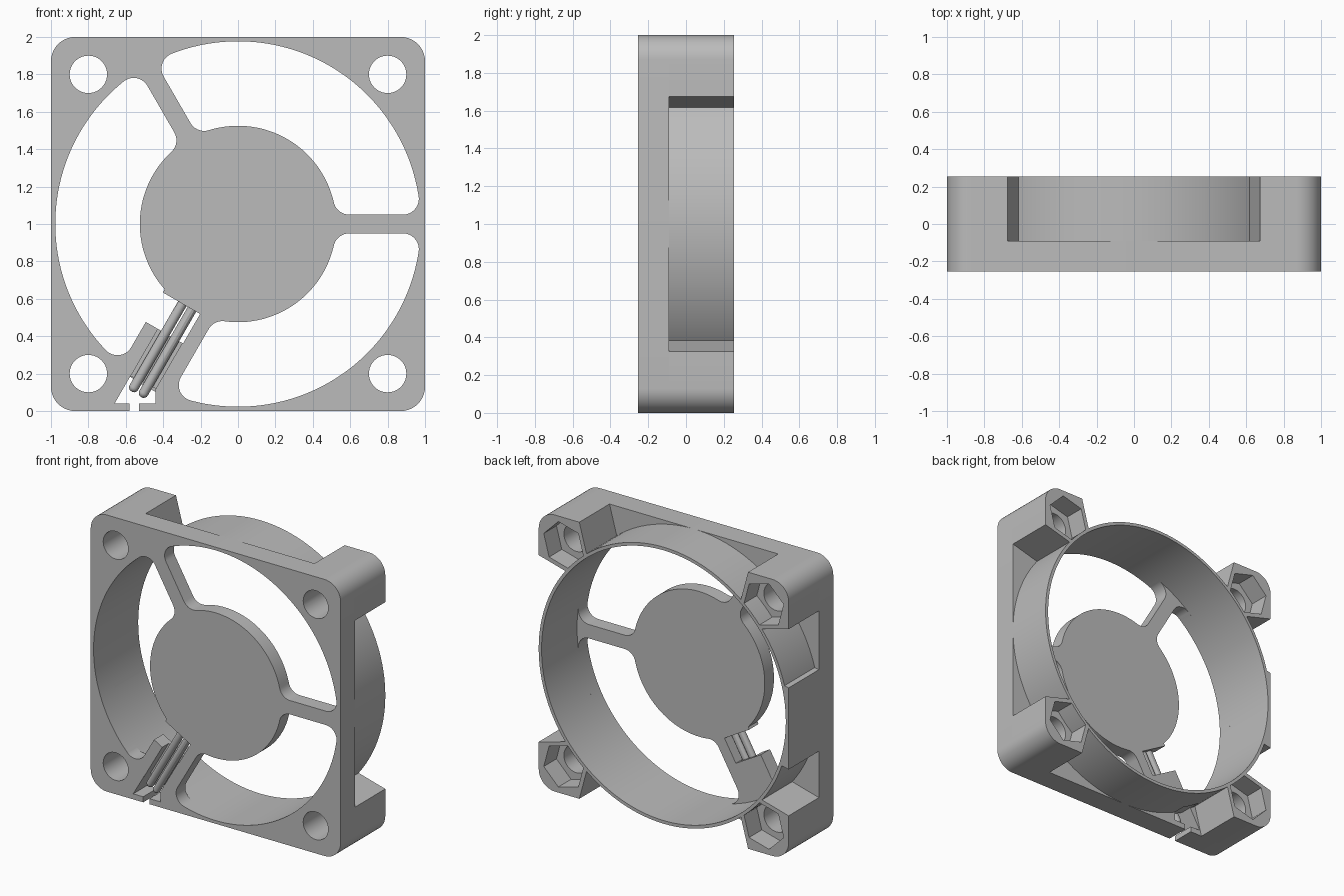
import bpy, bmesh
from math import sin, cos, pi, radians, sqrt, atan2

if "Cube" in bpy.data.objects:
    bpy.data.objects.remove(bpy.data.objects["Cube"], do_unlink=True)

FRONT, STEP, BACK = -0.255, -0.09, 0.255   # depth levels
HUB_R, BORE_R, TUBE_R = 0.525, 0.977, 1.0
GRILLE_BACK = -0.15

grey = bpy.data.materials.new("plain grey")
grey.use_nodes = True
grey.diffuse_color = (0.5, 0.5, 0.5, 1)
grey.node_tree.nodes["Principled BSDF"].inputs["Base Color"].default_value = (0.5, 0.5, 0.5, 1)


def arc(cx, cz, r, a0, a1, n):
    """Points on an arc in the front plane, both ends included."""
    return [(cx + r * cos(a0 + (a1 - a0) * i / n), cz + r * sin(a0 + (a1 - a0) * i / n))
            for i in range(n + 1)]


def circle(cx, cz, r, n, turn=0.0):
    return arc(cx, cz, r, turn, turn + 2 * pi, n)[:-1]


def prism(name, pts, y0, y1):
    """Extrude a front-plane outline (centred on the fan axis) from y0 to y1."""
    bm = bmesh.new()
    face = bm.faces.new([bm.verts.new((x, y0, z + 1)) for x, z in pts])
    new = bmesh.ops.extrude_face_region(bm, geom=[face])["geom"]
    for v in new:
        if isinstance(v, bmesh.types.BMVert):
            v.co.y = y1
    bmesh.ops.recalc_face_normals(bm, faces=bm.faces)
    mesh = bpy.data.meshes.new(name)
    bm.to_mesh(mesh)
    bm.free()
    mesh.materials.append(grey)
    ob = bpy.data.objects.new(name, mesh)
    bpy.context.collection.objects.link(ob)
    return ob


def cut(ob, *cutters):
    """Subtract cutters and bake the result."""
    for c in cutters:
        c.hide_render = True
        mod = ob.modifiers.new("cut", "BOOLEAN")
        mod.operation, mod.solver, mod.object = "DIFFERENCE", "EXACT", c
    bpy.context.view_layer.update()
    baked = bpy.data.meshes.new_from_object(
        ob.evaluated_get(bpy.context.evaluated_depsgraph_get()))
    ob.modifiers.clear()
    ob.data = baked
    return ob


def turned(pts, ang):
    return [(a * cos(ang) - n * sin(ang), a * sin(ang) + n * cos(ang)) for a, n in pts]


def box2d(a0, a1, n0, n1):
    return [(a0, n0), (a1, n0), (a1, n1), (a0, n1)]


def spoke_side(ang, side, d, f_hub, f_rim=0.085):
    """One filleted edge of a spoke, from hub to rim."""
    ah = sqrt((HUB_R + f_hub) ** 2 - (d + f_hub) ** 2)
    ar = sqrt((BORE_R - f_rim) ** 2 - (d + f_rim) ** 2)
    pts = arc(ah, d + f_hub, f_hub, atan2(-(d + f_hub), -ah), -pi / 2, 10)
    pts += arc(ar, d + f_rim, f_rim, -pi / 2, atan2(d + f_rim, ar), 14)
    return turned([(a, n * side) for a, n in pts], ang)


def window(name, s1, s2):
    """Air opening between two spokes; each is (angle, half width, hub fillet)."""
    first = spoke_side(s1[0], 1, s1[1], s1[2])
    last = spoke_side(s2[0], -1, s2[1], s2[2])[::-1]

    def between(p, q, r):
        a, b = atan2(p[1], p[0]), atan2(q[1], q[0])
        if r == BORE_R:
            b += 2 * pi if b < a else 0
        else:
            b -= 2 * pi if b > a else 0
        return arc(0, 0, r, a, b, 44)[1:-1]
    pts = first + between(first[-1], last[0], BORE_R) + last + between(last[-1], first[0], HUB_R)
    return prism(name, pts, -0.4, 0.4)


# Cutters
WIRE_ANG = radians(240)
bore = prism("bore_cutter", circle(0, 0, BORE_R, 144), -0.4, 0.4)
screw_holes = [prism("screw_cutter", circle(sx * 0.8, sz * 0.8, 0.1, 40), -0.4, 0.4)
               for sx in (-1, 1) for sz in (-1, 1)]
channel = prism("channel_cutter", turned(box2d(0.6, 1.01, -0.09, 0.06), WIRE_ANG), -0.4, -0.18)
cable_hole = prism("cable_hole_cutter",
                   [(-0.66, -0.96), (-0.58, -0.96), (-0.58, -1.1), (-0.53, -1.1), (-0.53, -0.96),
                    (-0.44, -0.96), (-0.44, -0.88), (-0.575, -0.813)], -0.4, 0.0)
wire_gap = prism("wire_gap_cutter", turned(box2d(0.518, 0.70, -0.3, 0.065), WIRE_ANG), -0.4, 0.4)

# Front plate with rounded corners
outline = []
for k in range(4):
    t = k * pi / 2
    outline += turned(arc(0.87, 0.87, 0.13, 0, pi / 2, 10), t)
plate = cut(prism("front_plate", outline, FRONT, STEP), bore, channel, cable_hole, *screw_holes)

# Corner posts with screw hole and hexagonal nut pocket
parts = [plate]
post_shape = [(0.61, 0.76), (0.76, 0.61), (1, 0.675)] + arc(0.87, 0.87, 0.13, 0, pi / 2, 10) \
    + [(0.675, 1)]
names = ("top_left", "top_right", "bottom_right", "bottom_left")
helpers = []
for k, name in enumerate(names):
    t = k * pi / 2
    post = prism(name + "_post", turned(post_shape, t), STEP - 0.01, BACK)
    hexagon = turned(circle(0.8, 0.8, 0.165, 6, radians(15)), t)
    pocket = prism("nut_cutter", hexagon, 0.11, 0.4)
    helpers.append(pocket)
    parts.append(cut(post, bore, pocket, cable_hole, *screw_holes))

# Solid pad on the right side
pad = prism("side_pad", [(-1, -0.34), (-0.9, -0.32), (-0.9, 0.27), (-1, 0.25)], STEP - 0.01, BACK)
parts.append(cut(pad, bore))

# Round air duct
duct = prism("air_duct", circle(0, 0, TUBE_R, 144), FRONT, BACK)
parts.append(cut(duct, bore, channel, cable_hole))

# Hub and spokes, made by opening three windows in a disc
s0 = (0.0, 0.05, 0.085)
s1 = (radians(120), 0.05, 0.085)
windows = [window("window_cutter", s0, s1),
           window("window_cutter", s1, (WIRE_ANG, 0.165, 0.005)),
           window("window_cutter", (WIRE_ANG, 0.145, 0.085), s0)]
grille = prism("hub_and_spokes", circle(0, 0, 0.985, 144), FRONT, GRILLE_BACK)
parts.append(cut(grille, wire_gap, channel, cable_hole, *windows))

# Two round-ended wires lying in the channel
for i, n in enumerate((-0.045, 0.015)):
    (x0, z0), (x1, z1) = turned([(0.50, n), (1.035, n)], WIRE_ANG)
    curve = bpy.data.curves.new("wire", "CURVE")
    curve.dimensions = "3D"
    curve.bevel_depth, curve.bevel_resolution, curve.use_fill_caps = 0.026, 4, True
    spline = curve.splines.new("POLY")
    ends = [(0, 1)] + [(0.026 * sin(j * pi / 10), cos(j * pi / 10)) for j in range(5)]
    spline.points.add(len(ends) - 1)
    ux, uz = cos(WIRE_ANG), sin(WIRE_ANG)
    for p, (ext, rad) in zip(spline.points, ends):
        p.co = (x1 + ux * ext, -0.205, z1 + uz * ext + 1, 1)
        p.radius = rad
    spline.points[0].co = (x0, -0.205, z0 + 1, 1)
    tmp = bpy.data.objects.new("wire_curve", curve)
    bpy.context.collection.objects.link(tmp)
    bpy.context.view_layer.update()
    mesh = bpy.data.meshes.new_from_object(
        tmp.evaluated_get(bpy.context.evaluated_depsgraph_get()))
    mesh.materials.clear()
    mesh.materials.append(grey)
    wire = bpy.data.objects.new("wire_%d" % (i + 1), mesh)
    bpy.context.collection.objects.link(wire)
    bpy.data.objects.remove(tmp, do_unlink=True)
    parts.append(wire)

# Remove the cutters, then smooth the round surfaces
for c in [bore, channel, cable_hole, wire_gap] + screw_holes + windows + helpers:
    bpy.data.objects.remove(c, do_unlink=True)
bpy.ops.object.select_all(action="DESELECT")
for ob in parts:
    ob.select_set(True)
bpy.context.view_layer.objects.active = plate
bpy.ops.object.shade_smooth_by_angle(angle=radians(30))
